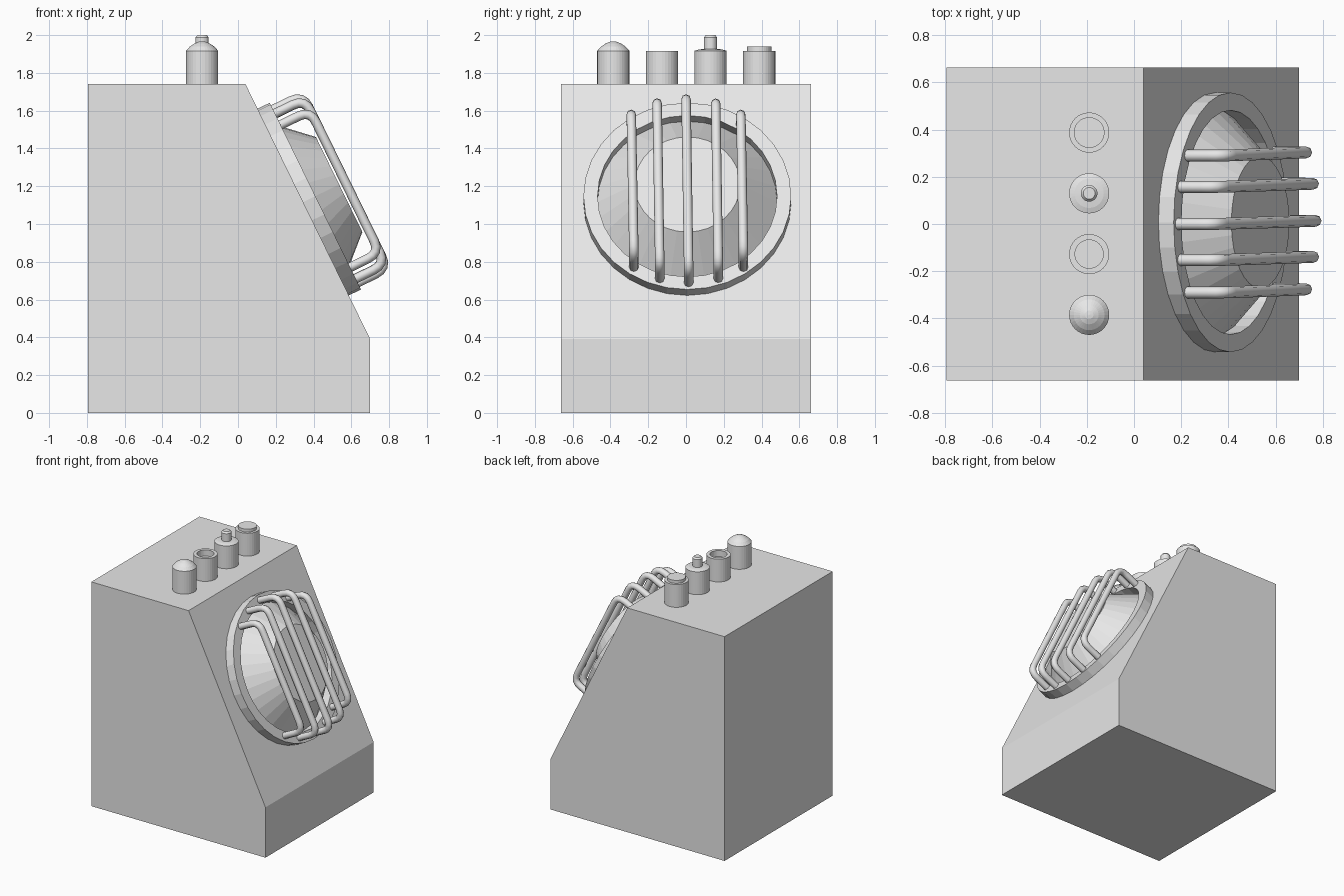
import bpy, bmesh, math
from mathutils import Matrix, Vector

if "Cube" in bpy.data.objects:
    bpy.data.objects.remove(bpy.data.objects["Cube"])

grey = bpy.data.materials.new("light_grey")
grey.diffuse_color = (0.8, 0.8, 0.8, 1)
grey.use_nodes = True
grey.node_tree.nodes["Principled BSDF"].inputs["Base Color"].default_value = grey.diffuse_color

# Frame of the sloped panel: local z points out of it, local x runs down it
SLOPE_LOW, SLOPE_TOP = (0.70, 0.39), (0.04, 1.74)
TILT = math.atan2(SLOPE_TOP[1] - SLOPE_LOW[1], SLOPE_LOW[0] - SLOPE_TOP[0])
PANEL = Matrix.Translation((0.345, 0.007, 1.116)) @ Matrix.Rotation(TILT, 4, 'Y')


def add_mesh(name, bm, matrix=Matrix()):
    bmesh.ops.recalc_face_normals(bm, faces=bm.faces[:])
    mesh = bpy.data.meshes.new(name)
    bm.to_mesh(mesh)
    bm.free()
    mesh.materials.append(grey)
    obj = bpy.data.objects.new(name, mesh)
    bpy.context.collection.objects.link(obj)
    obj.matrix_world = matrix
    return obj


def lathe(name, profile, matrix, steps=32, closed=False):
    """Revolve (radius, height) points around local z."""
    bm = bmesh.new()
    pts = profile + [profile[0]] if closed else profile
    verts = [bm.verts.new((r, 0, h)) for r, h in pts]
    edges = [bm.edges.new(pair) for pair in zip(verts, verts[1:])]
    bmesh.ops.spin(bm, geom=verts + edges, cent=(0, 0, 0), axis=(0, 0, 1),
                   angle=math.tau, steps=steps, use_duplicate=False)
    bmesh.ops.remove_doubles(bm, verts=bm.verts[:], dist=0.0005)
    return add_mesh(name, bm, matrix)


def rounded_path(corners, radius, steps=4):
    """Round off the inner corners of an open path."""
    pts = [Vector(c) for c in corners]
    out = [pts[0]]
    for a, b, c in zip(pts, pts[1:], pts[2:]):
        p = b + (a - b).normalized() * radius
        q = b + (c - b).normalized() * radius
        for i in range(steps + 1):
            t = i / steps
            out.append(p * (1 - t) ** 2 + b * 2 * t * (1 - t) + q * t * t)
    return out + [pts[-1]]


def tube(name, points, radius, matrix):
    curve = bpy.data.curves.new(name, 'CURVE')
    curve.dimensions = '3D'
    curve.bevel_depth = radius
    curve.bevel_resolution = 2
    curve.use_fill_caps = True
    spline = curve.splines.new('POLY')
    spline.points.add(len(points) - 1)
    for sp, p in zip(spline.points, points):
        sp.co = (*p, 1)
    spline.use_smooth = True
    curve.materials.append(grey)
    obj = bpy.data.objects.new(name, curve)
    bpy.context.collection.objects.link(obj)
    obj.matrix_world = matrix


# Cabinet: side profile extruded across its width
bm = bmesh.new()
side = [(-0.795, 0), (0.70, 0), SLOPE_LOW, SLOPE_TOP, (-0.795, 1.74)]
face = bm.faces.new([bm.verts.new((x, -0.663, z)) for x, z in side])
new = bmesh.ops.extrude_face_region(bm, geom=[face])["geom"]
bmesh.ops.translate(bm, vec=(0, 1.326, 0),
                    verts=[v for v in new if isinstance(v, bmesh.types.BMVert)])
add_mesh("cabinet", bm)

# Lamp rim and the blunt cone inside it
lathe("rim", [(0.55, -0.005), (0.55, 0.072), (0.475, 0.072), (0.475, -0.005)],
      PANEL, closed=True)
lathe("lens_cone", [(0.475, 0.002), (0.28, 0.212), (0, 0.212)], PANEL)

# Guard bars bridging the rim
for i, y in enumerate((-0.29, -0.153, 0.0, 0.157, 0.29)):
    reach = math.sqrt(0.51 ** 2 - y ** 2)
    corners = [(-reach, y - 0.007, 0.04), (-reach, y - 0.007, 0.247),
               (reach, y + 0.007, 0.247), (reach, y + 0.007, 0.04)]
    tube(f"guard_bar_{i + 1}", rounded_path(corners, 0.07), 0.025, PANEL)

# Row of top controls: a shared barrel with a different cap on each
BARREL = [(0, 0), (0.085, 0), (0.085, 0.177)]
CAPS = {
    "domed_knob": [(0.065, 0.199), (0.04, 0.216), (0.018, 0.225), (0, 0.227)],
    "hollow_socket": [(0.06, 0.177), (0.06, 0.13), (0, 0.13)],
    "pin_switch": [(0.062, 0.184), (0.035, 0.187), (0.035, 0.248),
                   (0.025, 0.26), (0, 0.26)],
    "push_button": [(0.065, 0.177), (0.065, 0.2), (0, 0.2)],
}
for i, (name, cap) in enumerate(CAPS.items()):
    spot = Matrix.Translation((-0.19, -0.385 + i * 0.2575, 1.74))
    lathe(name, BARREL + cap, spot)
